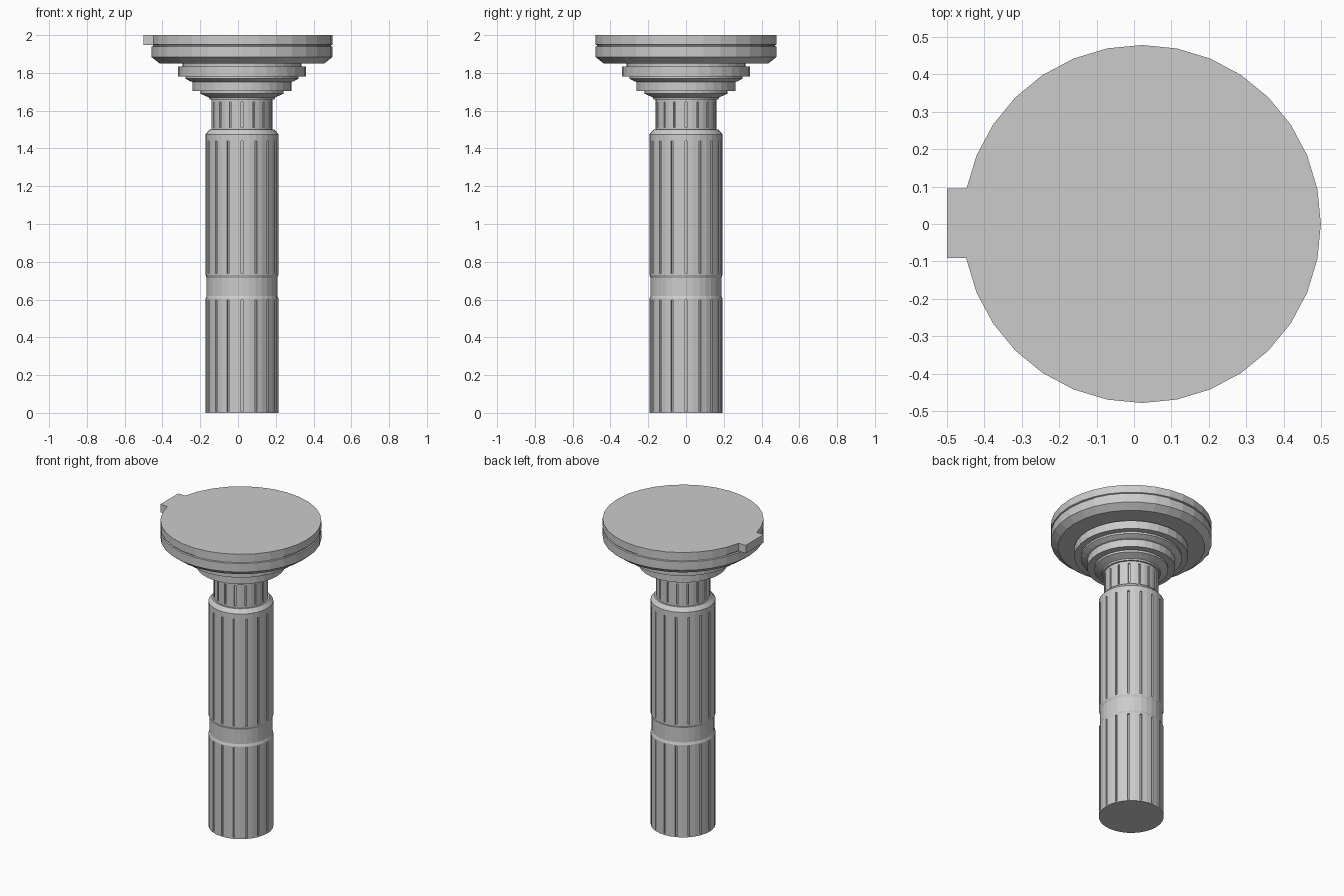
import bpy, bmesh
from math import cos, sin, pi

if "Cube" in bpy.data.objects:
    bpy.data.objects.remove(bpy.data.objects["Cube"])

CX, SIDES = 0.021, 32


def new_object(name, bm):
    bmesh.ops.recalc_face_normals(bm, faces=bm.faces)
    mesh = bpy.data.meshes.new(name)
    bm.to_mesh(mesh)
    bm.free()
    ob = bpy.data.objects.new(name, mesh)
    bpy.context.collection.objects.link(ob)
    return ob


def turned(name, profile):
    """Closed solid of revolution from (radius, z) points."""
    bm = bmesh.new()
    rings = []
    for r, z in profile:
        rings.append([bm.verts.new((CX + r * cos(2 * pi * i / SIDES),
                                    r * sin(2 * pi * i / SIDES), z))
                      for i in range(SIDES)])
    for a, b in zip(rings, rings[1:]):
        for i in range(SIDES):
            j = (i + 1) % SIDES
            bm.faces.new((a[i], a[j], b[j], b[i]))
    bm.faces.new(rings[0][::-1])
    bm.faces.new(rings[-1])
    return new_object(name, bm)


def flute_cutter(name, radius, spans, depth, half):
    """Sixteen narrow tapered bars standing around the shaft."""
    bm = bmesh.new()
    for z0, z1 in spans:
        for k in range(16):
            a = 2 * pi * k / 16
            section = [(radius - depth, -half * 0.6), (radius + 0.02, -half),
                       (radius + 0.02, half), (radius - depth, half * 0.6)]
            lo, hi = [[bm.verts.new((CX + r * cos(a) - t * sin(a),
                                     r * sin(a) + t * cos(a), z))
                       for r, t in section] for z in (z0, z1)]
            bm.faces.new(lo[::-1])
            bm.faces.new(hi)
            for i in range(4):
                j = (i + 1) % 4
                bm.faces.new((lo[i], lo[j], hi[j], hi[i]))
    ob = new_object(name, bm)
    ob.hide_render = True
    return ob


def carve(target, cutter):
    mod = target.modifiers.new("flutes", 'BOOLEAN')
    mod.operation = 'DIFFERENCE'
    mod.solver = 'EXACT'
    mod.object = cutter
    bpy.context.view_layer.objects.active = target
    bpy.ops.object.modifier_apply(modifier=mod.name)
    bpy.data.objects.remove(cutter)


# Shaft with recessed band, bevelled shoulder and neck
shaft = turned("shaft", [
    (0.193, 0), (0.193, 0.605), (0.187, 0.62), (0.187, 0.715), (0.193, 0.73),
    (0.193, 1.475), (0.172, 1.50), (0.162, 1.50), (0.162, 1.66)])
carve(shaft, flute_cutter("shaft_flutes", 0.193,
                          [(0.008, 0.598), (0.738, 1.44)], 0.012, 0.007))
carve(shaft, flute_cutter("neck_flutes", 0.162, [(1.512, 1.645)], 0.010, 0.007))

# Stepped capital
turned("capital", [
    (0.172, 1.66), (0.175, 1.67), (0.22, 1.69), (0.22, 1.703),
    (0.262, 1.703), (0.262, 1.752), (0.275, 1.756), (0.30, 1.77),
    (0.30, 1.782), (0.339, 1.782), (0.339, 1.835), (0.315, 1.835),
    (0.315, 1.85)])

# Top disc with chamfered underside and a fine groove
turned("top_disc", [
    (0.436, 1.85), (0.478, 1.883), (0.478, 1.939), (0.471, 1.942),
    (0.471, 1.947), (0.478, 1.95), (0.478, 2.0)])

# Small square tab on the rim
bm = bmesh.new()
bmesh.ops.create_cube(bm, size=1)
bmesh.ops.scale(bm, vec=(0.056, 0.186, 0.052), verts=bm.verts)
bmesh.ops.translate(bm, vec=(-0.472, 0.002, 1.974), verts=bm.verts)
new_object("rim_tab", bm)
